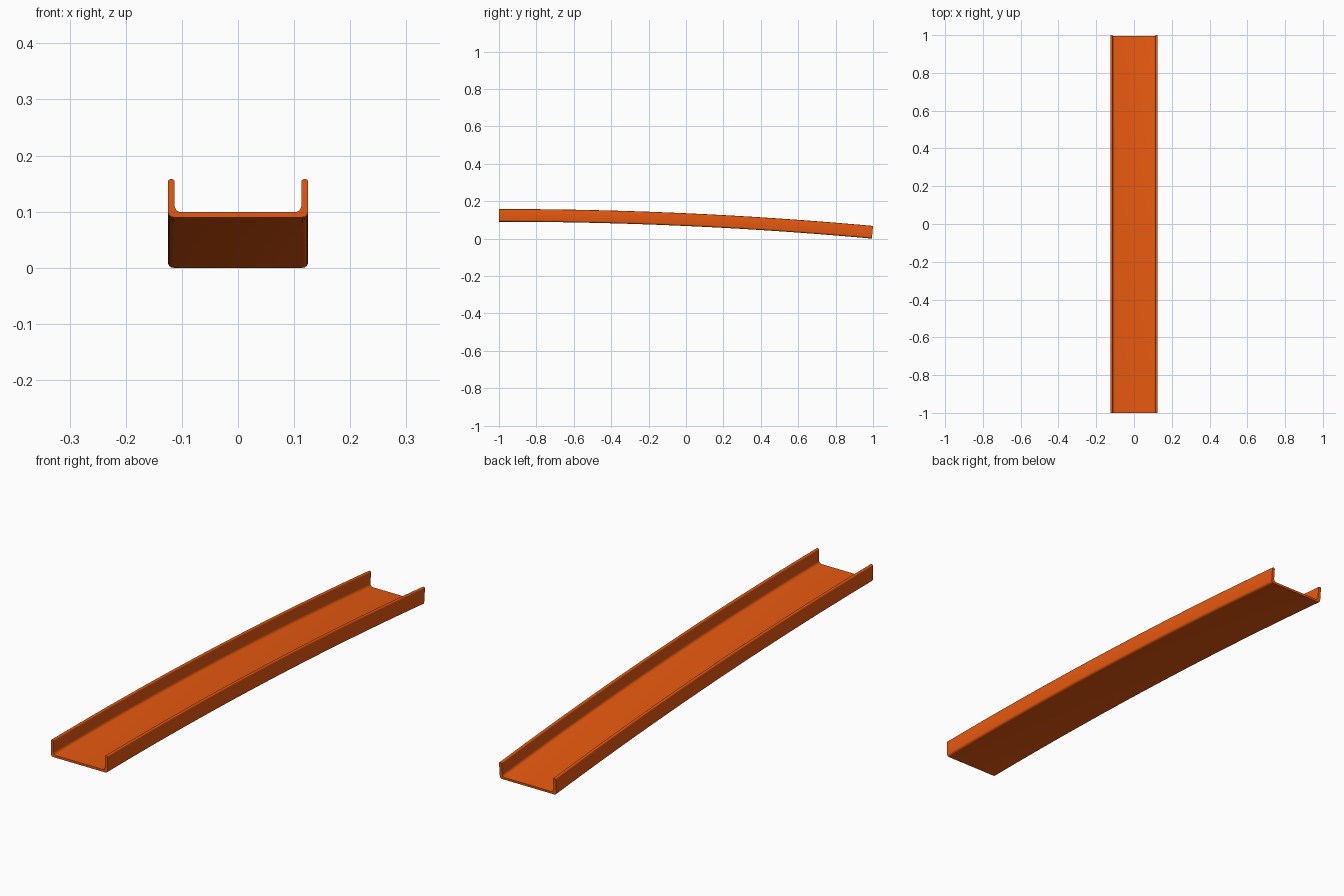
import bpy, bmesh, math

if "Cube" in bpy.data.objects:
    bpy.data.objects.remove(bpy.data.objects["Cube"])

# Channel dimensions
HALF_W, WALL, FLOOR, HEIGHT = 0.125, 0.012, 0.009, 0.068
RISE, SEGMENTS = 0.09, 24


def arc(cx, cz, r, start, end, steps):
    """Points of a rounded corner, angles in degrees."""
    return [(cx + r * math.cos(math.radians(start + (end - start) * i / steps)),
             cz + r * math.sin(math.radians(start + (end - start) * i / steps)))
            for i in range(steps + 1)]


# Right half of the U profile, from floor underside up and over the side wall
inner = HALF_W - WALL
tip = 0.005
fillet = 0.012
half = (arc(HALF_W - 0.01, 0.01, 0.01, -90, 0, 4)
        + arc(HALF_W - tip, HEIGHT - tip, tip, 0, 90, 4)
        + arc(inner + tip, HEIGHT - tip, tip, 90, 180, 4)
        + arc(inner - fillet, FLOOR + fillet, fillet, 0, -90, 5))
profile = half + [(-x, z) for x, z in reversed(half)]

# Sweep: level at the front, bending steadily down toward the back
angle = 0.09
for _ in range(20):
    radius = 2 / math.sin(angle) - HEIGHT
    angle = math.acos(1 - RISE / radius)

bm = bmesh.new()
rings = []
for i in range(SEGMENTS + 1):
    t = angle * i / SEGMENTS
    rings.append([bm.verts.new((x, -1 + (radius + z) * math.sin(t),
                                RISE - radius + (radius + z) * math.cos(t)))
                  for x, z in profile])
n = len(profile)
for a, b in zip(rings, rings[1:]):
    for j in range(n):
        k = (j + 1) % n
        bm.faces.new((a[j], a[k], b[k], b[j]))

# End caps
bm.faces.new(rings[0])
bm.faces.new(rings[-1])
bmesh.ops.remove_doubles(bm, verts=bm.verts, dist=1e-5)
bmesh.ops.recalc_face_normals(bm, faces=bm.faces)

mesh = bpy.data.meshes.new("curved_track")
bm.to_mesh(mesh)
bm.free()
track = bpy.data.objects.new("curved_track", mesh)
bpy.context.collection.objects.link(track)

# Orange plastic
orange = bpy.data.materials.new("orange_plastic")
orange.diffuse_color = (0.8, 0.1, 0.005, 1)
orange.use_nodes = True
orange.node_tree.nodes["Principled BSDF"].inputs["Base Color"].default_value = orange.diffuse_color
mesh.materials.append(orange)

bpy.context.view_layer.objects.active = track
track.select_set(True)
bpy.ops.object.shade_smooth_by_angle(angle=math.radians(35))
